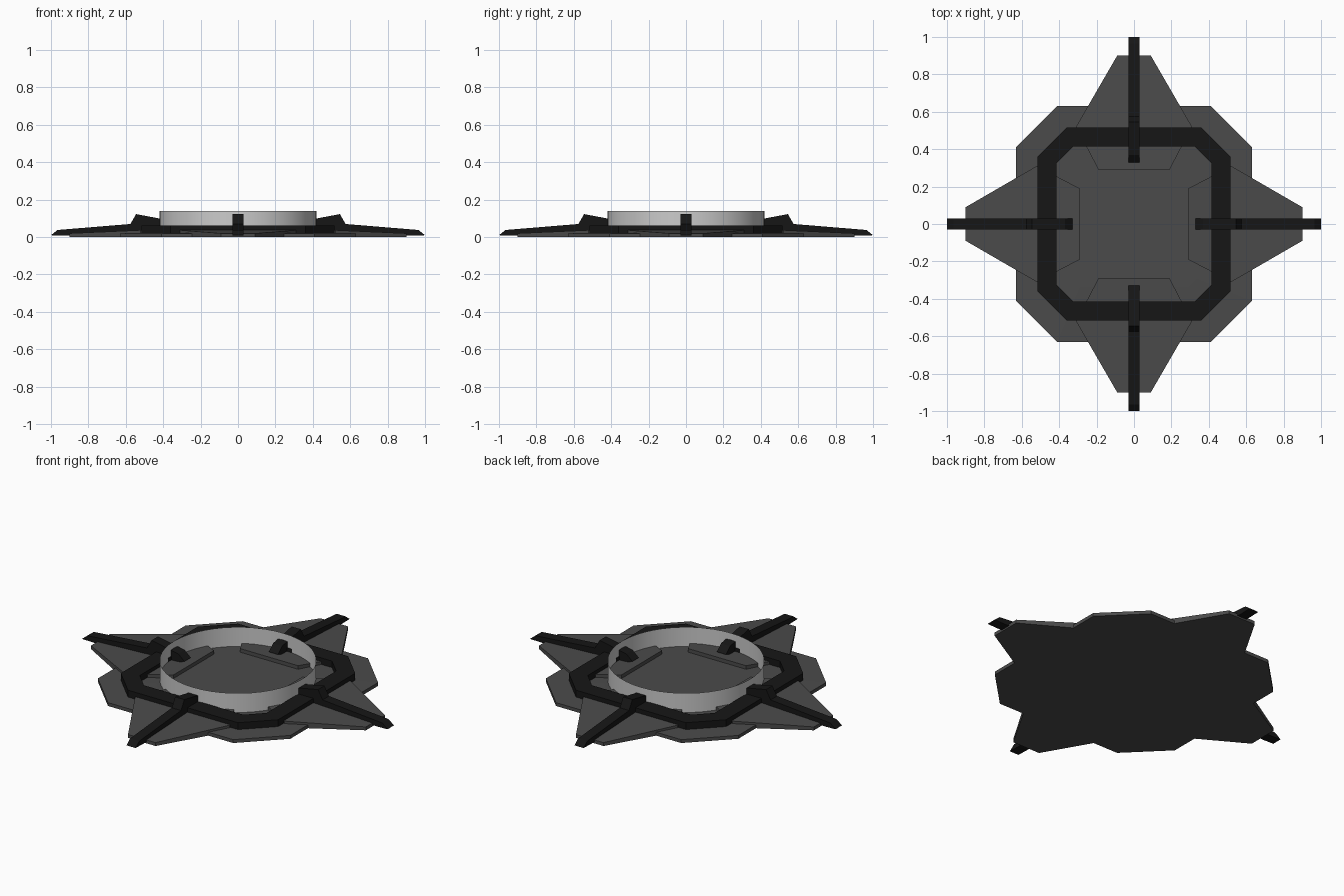
import bpy, bmesh, math
from mathutils import Matrix

if "Cube" in bpy.data.objects:
    bpy.data.objects.remove(bpy.data.objects["Cube"])


def paint(name, v):
    m = bpy.data.materials.new(name)
    m.diffuse_color = (v, v, v, 1)
    m.use_nodes = True
    m.node_tree.nodes["Principled BSDF"].inputs["Base Color"].default_value = m.diffuse_color
    return m


GREY = paint("dark_grey", 0.07)
BLACK = paint("near_black", 0.008)


def finish(bm, name, mat=None, angle=0.0):
    bmesh.ops.recalc_face_normals(bm, faces=bm.faces)
    me = bpy.data.meshes.new(name)
    bm.to_mesh(me)
    bm.free()
    ob = bpy.data.objects.new(name, me)
    bpy.context.collection.objects.link(ob)
    if mat:
        me.materials.append(mat)
    ob.matrix_world = Matrix.Rotation(angle, 4, 'Z')
    return ob


def loft(bm, loops, cap=True, closed=False):
    rings = [[bm.verts.new(p) for p in loop] for loop in loops]
    pairs = list(zip(rings, rings[1:])) + ([(rings[-1], rings[0])] if closed else [])
    n = len(rings[0])
    for a, b in pairs:
        for i in range(n):
            j = (i + 1) % n
            bm.faces.new((a[i], a[j], b[j], b[i]))
    if cap:
        bm.faces.new(rings[0])
        bm.faces.new(rings[-1])


def octagon(r, c, z):
    # square of half-size r with corners cut back to c
    return [(r, -c, z), (r, c, z), (c, r, z), (-c, r, z),
            (-r, c, z), (-r, -c, z), (-c, -r, z), (c, -r, z)]


# chamfered base plate with a slight rise to the centre floor
bm = bmesh.new()
loft(bm, [octagon(0.63, 0.41, 0), octagon(0.63, 0.41, 0.02), octagon(0.335, 0.29, 0.026)])
finish(bm, "base_plate", GREY)

# black chamfered frame
bm = bmesh.new()
loft(bm, [octagon(0.515, 0.36, 0.022), octagon(0.515, 0.36, 0.063),
          octagon(0.415, 0.325, 0.063), octagon(0.415, 0.325, 0.022)], cap=False, closed=True)
finish(bm, "frame_ring", BLACK)

# thin open round collar
bm = bmesh.new()
bmesh.ops.create_cone(bm, cap_ends=False, segments=48, radius1=0.42, radius2=0.42,
                      depth=0.12, matrix=Matrix.Translation((0, 0, 0.08)))
for f in bm.faces:
    f.smooth = True
finish(bm, "collar")

# four pointed wings and four ribs
outline = [(0.29, -0.19), (0.52, -0.31), (0.90, -0.09), (0.90, 0.09), (0.52, 0.31), (0.29, 0.19)]
rib = [(0.33, 0.055), (0.37, 0.09), (0.545, 0.123), (0.575, 0.07), (0.965, 0.038),
       (1.0, 0.01), (0.93, 0.008), (0.40, 0.03)]
for k in range(4):
    a = k * math.pi / 2
    bm = bmesh.new()
    loft(bm, [[(x, y, 0) for x, y in outline],
              [(x, y, 0.02 + (0.9 - x) * 0.045) for x, y in outline]])
    finish(bm, f"wing_{k + 1}", GREY, a)
    bm = bmesh.new()
    loft(bm, [[(x, y, z) for x, z in rib] for y in (-0.03, 0.03)])
    finish(bm, f"rib_{k + 1}", BLACK, a)
